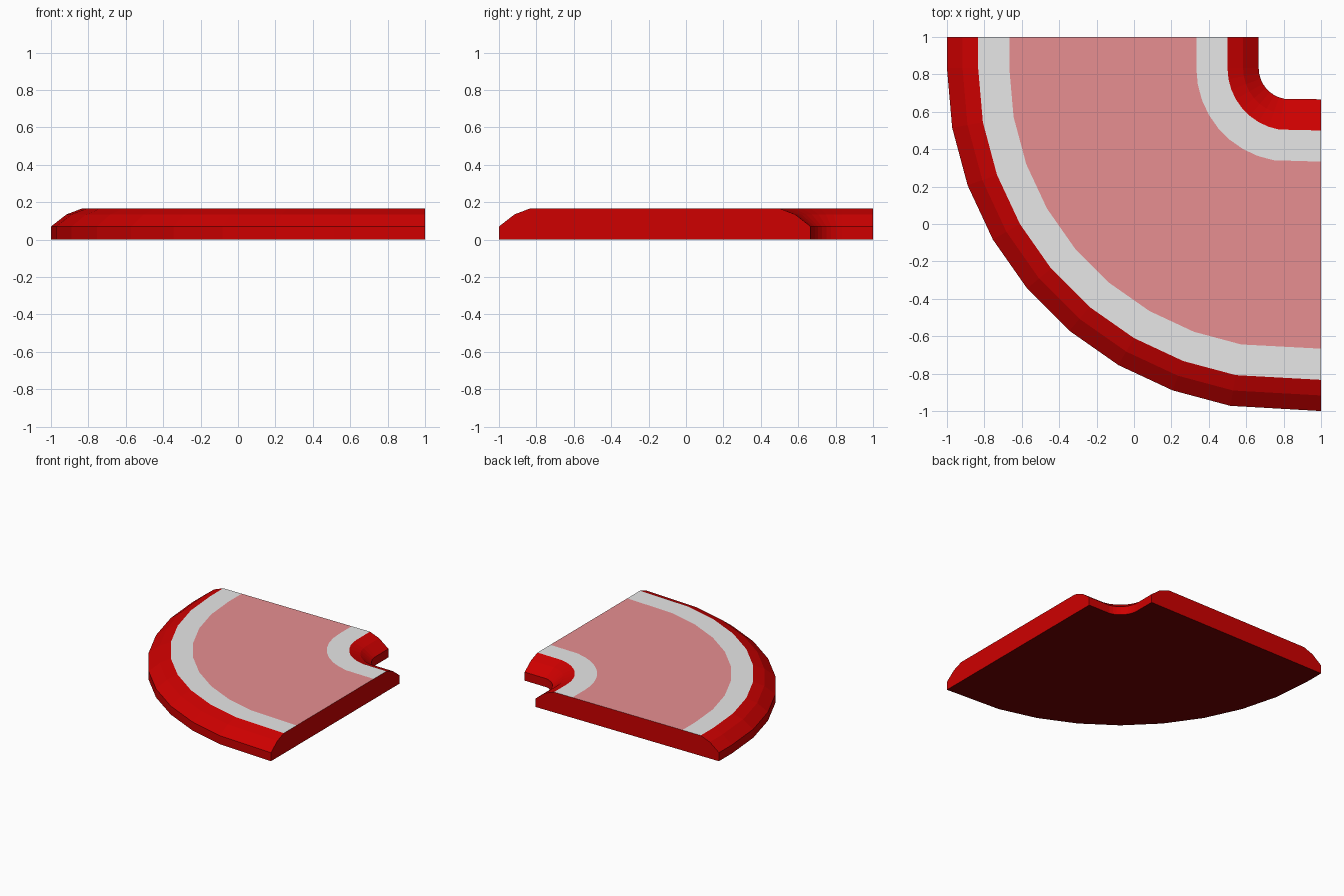
import bpy, bmesh, math

if "Cube" in bpy.data.objects:
    bpy.data.objects.remove(bpy.data.objects["Cube"])

C = 5 / 6  # centre of the quarter turn in x and y


def material(name, rgb):
    m = bpy.data.materials.new(name)
    m.diffuse_color = (*rgb, 1)
    m.use_nodes = True
    m.node_tree.nodes["Principled BSDF"].inputs["Base Color"].default_value = m.diffuse_color
    return m


mats = [material("red", (0.62, 0.0, 0.0)),
        material("white", (0.8, 0.8, 0.8)),
        material("pale_red", (0.8, 0.275, 0.285)),
        material("dark_red", (0.16, 0.0, 0.0))]

# Cross-section as (radius, height), from outer foot to inner foot
profile = [(11/6, 0), (11/6, 0.07), (1.75, 0.135), (10/6, 1/6), (1.5, 1/6),
           (0.5, 1/6), (1/3, 1/6), (0.25, 0.135), (1/6, 0.07), (1/6, 0)]
# Colour of the strip following each profile point (last one is the underside)
colours = [0, 0, 0, 1, 2, 1, 0, 0, 0, 3]


def station(i):
    """Plan position for a radius: straight end, 10 degree arc steps, straight end."""
    if i == 0:
        return lambda r: (C - r, 1)
    if i == 10:
        return lambda r: (1, C - r)
    a = math.radians(180 + 10 * (i - 1))
    return lambda r: (C + r * math.cos(a), C + r * math.sin(a))


# Sweep the cross-section around the corner
bm = bmesh.new()
rings = []
for i in range(11):
    place = station(i)
    rings.append([bm.verts.new((*place(r), z)) for r, z in profile])

n = len(profile)
for a, b in zip(rings, rings[1:]):
    for j in range(n):
        k = (j + 1) % n
        bm.faces.new((a[j], b[j], b[k], a[k])).material_index = colours[j]

# Flat cut ends
bm.faces.new(rings[0])
bm.faces.new(rings[-1][::-1])
bmesh.ops.recalc_face_normals(bm, faces=bm.faces[:])

mesh = bpy.data.meshes.new("corner_slab")
bm.to_mesh(mesh)
bm.free()
for m in mats:
    mesh.materials.append(m)
slab = bpy.data.objects.new("corner_slab", mesh)
bpy.context.collection.objects.link(slab)
